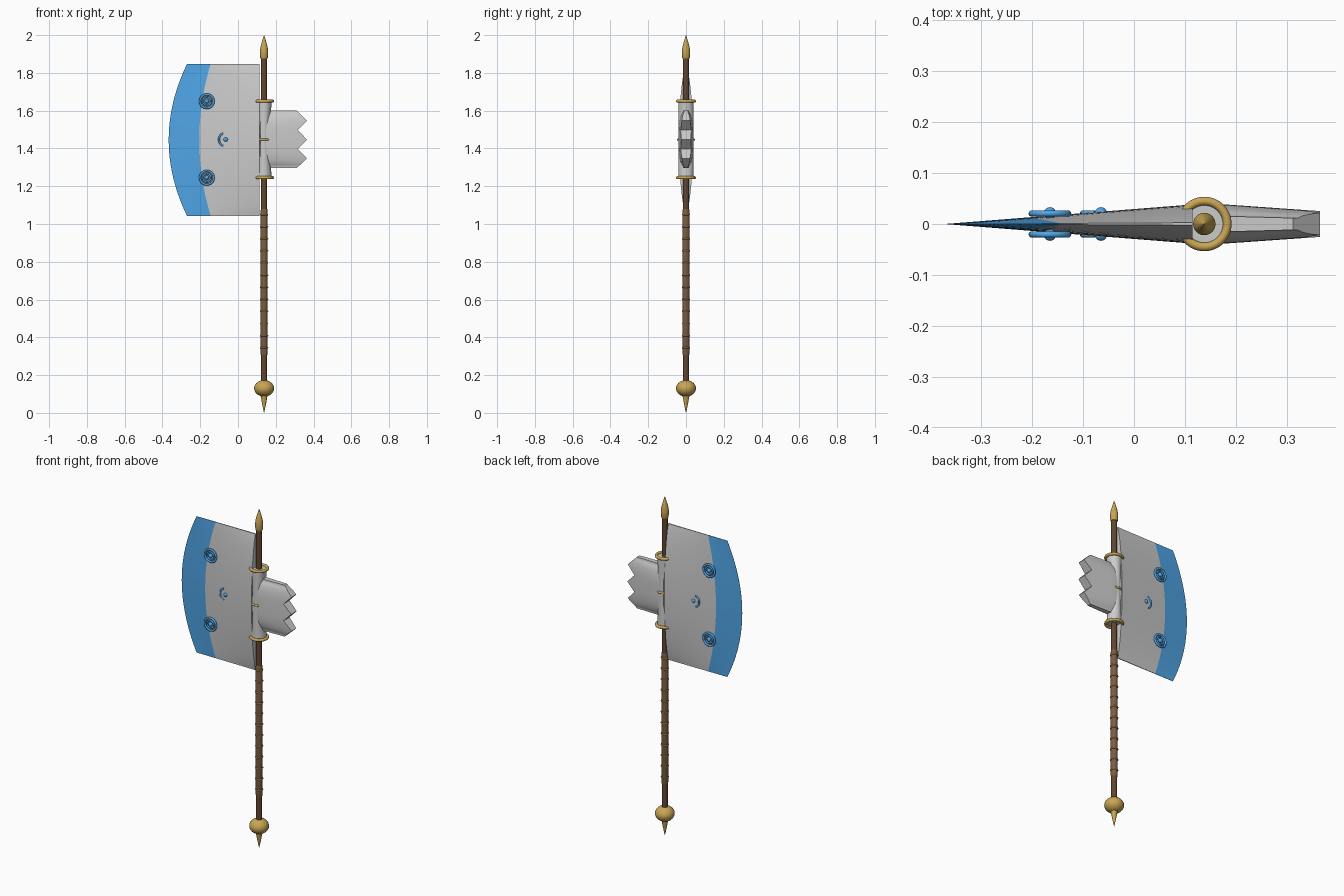
import bpy, bmesh
from math import pi, cos, sin, radians

if "Cube" in bpy.data.objects:
    bpy.data.objects.remove(bpy.data.objects["Cube"])

AX = 0.138      # shaft axis x
ZC = 1.445      # height of the head's middle


def material(name, rgb):
    m = bpy.data.materials.new(name)
    m.diffuse_color = (*rgb, 1)
    m.use_nodes = True
    m.node_tree.nodes["Principled BSDF"].inputs["Base Color"].default_value = m.diffuse_color
    return m


BLUE = material("blue", (0.08, 0.38, 0.80))
GOLD = material("gold", (0.58, 0.38, 0.09))
WOOD = material("dark_wood", (0.12, 0.065, 0.03))
GRIP = material("leather", (0.20, 0.11, 0.055))


def finish(name, bm, mat=None, angle=35):
    bmesh.ops.recalc_face_normals(bm, faces=bm.faces)
    me = bpy.data.meshes.new(name)
    bm.to_mesh(me)
    bm.free()
    ob = bpy.data.objects.new(name, me)
    bpy.context.collection.objects.link(ob)
    if mat:
        me.materials.append(mat)
    bpy.ops.object.select_all(action='DESELECT')
    ob.select_set(True)
    bpy.context.view_layer.objects.active = ob
    bpy.ops.object.shade_smooth_by_angle(angle=radians(angle))
    return ob


def loft(name, rings, mat=None, closed=False, angle=35):
    """Skin a list of point loops; closed joins last to first, otherwise capped."""
    bm = bmesh.new()
    vs = [[bm.verts.new(p) for p in r] for r in rings]
    n = len(vs[0])
    pairs = list(zip(vs, vs[1:])) + ([(vs[-1], vs[0])] if closed else [])
    for a, b in pairs:
        for i in range(n):
            j = (i + 1) % n
            bm.faces.new((a[i], a[j], b[j], b[i]))
    if not closed:
        bm.faces.new(vs[0])
        bm.faces.new(vs[-1])
    return finish(name, bm, mat, angle)


def turned(name, profile, mat, n=24):
    """Lathe (radius, z) points about the shaft axis."""
    return loft(name, [[(AX + r * cos(2 * pi * i / n), r * sin(2 * pi * i / n), z)
                        for i in range(n)] for r, z in profile], mat)


def hoop(name, centre, major, minor, mat, flat=True, a0=0, a1=360, n=32, ky=1):
    """Torus or arc: flat lies in xy, otherwise in xz."""
    full = a1 - a0 >= 360
    rings = []
    for k in range(n if full else n + 1):
        a = radians(a0 + (a1 - a0) * k / n)
        ring = []
        for i in range(10):
            b = 2 * pi * i / 10
            r, h = major + minor * cos(b), minor * sin(b)
            u, v = r * cos(a), r * sin(a)
            off = (u, v * ky, h) if flat else (u, h, v)
            ring.append([c + o for c, o in zip(centre, off)])
        rings.append(ring)
    return loft(name, rings, mat, full, 50)


def ball(name, centre, r, mat, squash=1):
    bm = bmesh.new()
    bmesh.ops.create_uvsphere(bm, u_segments=24, v_segments=14, radius=r)
    bmesh.ops.scale(bm, vec=(1, 1, squash), verts=bm.verts)
    bmesh.ops.translate(bm, vec=centre, verts=bm.verts)
    return finish(name, bm, mat, 60)


def slab(name, zs, x0, x1, half, mat=None, n=8):
    """Stack of closed outlines whose ends and thickness vary with height."""
    rings = []
    for z in zs:
        xs = [x0(z) + (x1(z) - x0(z)) * i / n for i in range(n + 1)]
        rings.append([(x, -half(x, z), z) for x in xs] +
                     [(x, half(x, z), z) for x in reversed(xs)])
    return loft(name, rings, mat)


# Blade: lens-shaped body tapering to a curved blue cutting edge
def rel(z):
    return min(1, abs(z - ZC) / 0.402)


def edge_x(z):
    return -0.367 + 0.097 * rel(z) ** 2


def band_x(z):
    return -0.205 + 0.06 * rel(z) ** 2


def blade_half(x, z):
    t = (x - edge_x(z)) / (0.115 - edge_x(z))
    return 0.0004 + 0.038 * t * max(0.06, (1 - rel(z) ** 2) ** 0.75)


blade_z = [ZC - 0.402 * cos(pi * i / 36) for i in range(37)]
slab("blade_body", blade_z, band_x, lambda z: 0.115, blade_half)
slab("blade_edge", blade_z, edge_x, band_x, blade_half, BLUE)

# Toothed back of the head
teeth = [(1.297, 0.312), (1.347, 0.365), (1.397, 0.317), (1.447, 0.365),
         (1.497, 0.317), (1.547, 0.365), (1.60, 0.312)]


def tooth_x(z):
    for (za, xa), (zb, xb) in zip(teeth, teeth[1:]):
        if z <= zb:
            return xa + (xb - xa) * (z - za) / (zb - za)
    return teeth[-1][1]


def back_half(x, z):
    d = min(1, abs(z - 1.4485) / 0.1515)
    return (0.039 - 0.07 * max(0, x - 0.17)) * max(0.4, (1 - d ** 3) ** 0.5)


back_z = [za + (zb - za) * k / 6 for (za, _), (zb, _) in zip(teeth, teeth[1:])
          for k in range(6)] + [1.60]
slab("toothed_back", back_z, lambda z: 0.12, tooth_x, back_half)

# Waisted socket, cut flat where it meets the blade
socket = []
for k in range(13):
    z = 1.245 + 0.405 * k / 12
    rx = 0.031 + 0.010 * abs(k / 6 - 1) ** 2
    socket.append([(AX + max(-0.028, rx * cos(2 * pi * i / 32)),
                    0.041 * sin(2 * pi * i / 32), z) for i in range(32)])
loft("socket", socket)

# Open gold collars round the socket
for z, r, t, ky in ((1.245, 0.045, 0.0085, 1), (1.447, 0.036, 0.006, 1.16), (1.65, 0.045, 0.0085, 1)):
    hoop("socket_collar", (AX, 0, z), r, t, GOLD, a0=-150, a1=150, ky=ky)

# Shaft, grip and grip bands
turned("shaft", [(0.0165, 0.12), (0.0165, 1.89)], WOOD)
turned("grip", [(0.0165, 0.305), (0.0185, 0.315), (0.0185, 1.07), (0.0165, 1.08)], GRIP)
for k in range(12):
    hoop("grip_band", (AX, 0, 0.345 + 0.0641 * k), 0.0185, 0.004, GOLD, n=24)

# Finial, pommel and butt spike
turned("top_finial", [(0.018, 1.875), (0.0205, 1.88), (0.022, 1.915), (0.018, 1.94),
                      (0.010, 1.97), (0.0005, 2.0)], GOLD)
ball("pommel", (AX, 0, 0.13), 0.053, GOLD, 0.82)
turned("butt_spike", [(0.0005, 0.0), (0.010, 0.045), (0.019, 0.095)], GOLD)

# Blue ornaments, repeated on both faces of the blade
for s in (-1, 1):
    for z in (1.245, 1.65):
        hoop("stud_outer_ring", (-0.165, s * 0.0205, z), 0.036, 0.006, BLUE, False)
        hoop("stud_inner_ring", (-0.165, s * 0.0205, z), 0.022, 0.005, BLUE, False)
        ball("stud_bead", (-0.165, s * 0.021, z), 0.012, BLUE)
    hoop("crescent", (-0.065, s * 0.0215, 1.447), 0.036, 0.005, BLUE, False, 110, 250)
    ball("crescent_bead", (-0.065, s * 0.021, 1.447), 0.012, BLUE)
